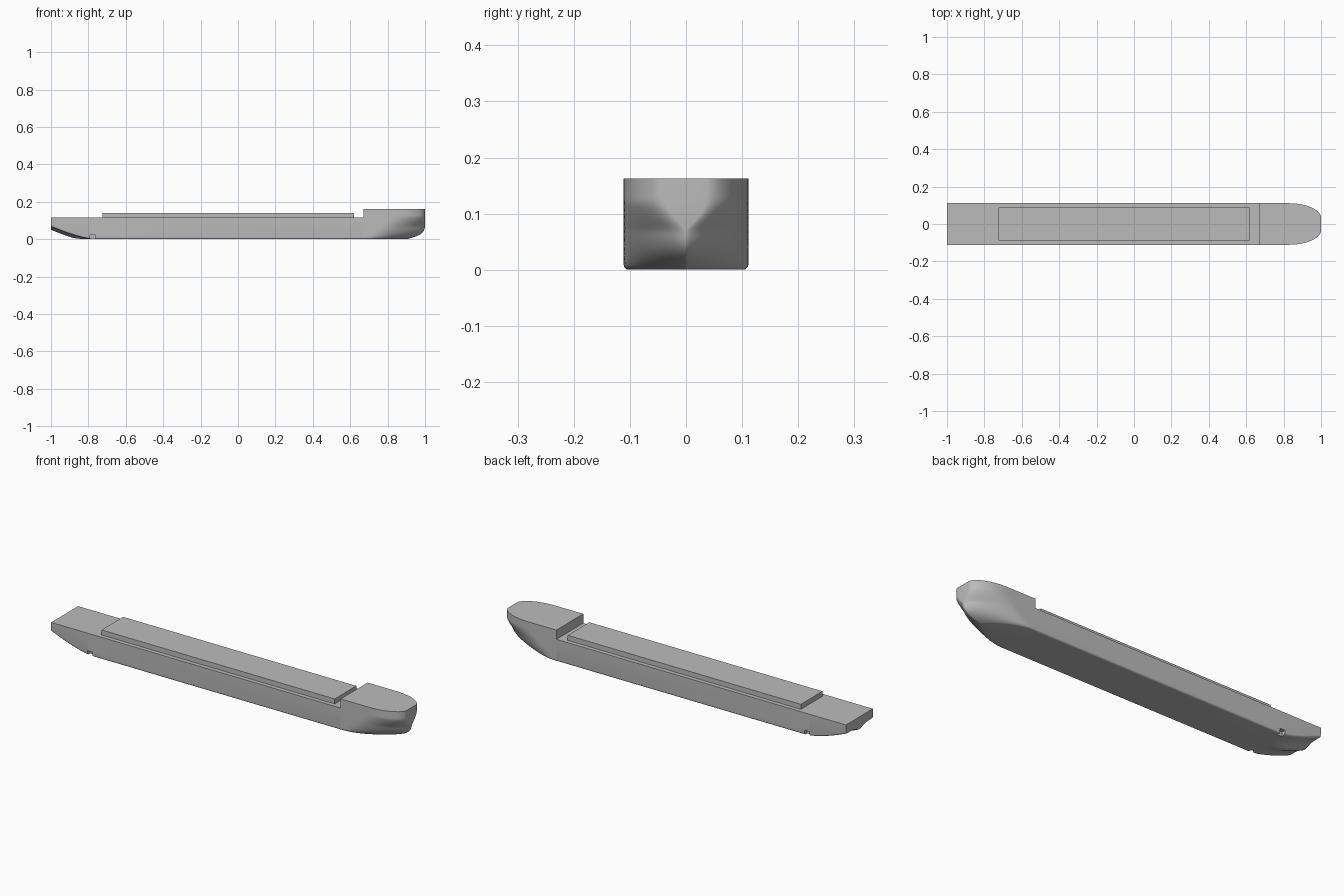
import bpy, bmesh, math

cube = bpy.data.objects.get("Cube")
if cube:
    bpy.data.objects.remove(cube, do_unlink=True)

BEAM, BILGE = 0.111, 0.009           # half beam, bilge radius
DECK, STEP, FORE = 0.115, 0.67, 0.163

grey = bpy.data.materials.new("hull grey")
grey.use_nodes = True
grey.diffuse_color = (0.5, 0.5, 0.5, 1)
grey.node_tree.nodes["Principled BSDF"].inputs["Base Color"].default_value = (0.5, 0.5, 0.5, 1)


def add_object(name, bm, smooth=True):
    bmesh.ops.remove_doubles(bm, verts=bm.verts, dist=1e-5)
    bmesh.ops.recalc_face_normals(bm, faces=bm.faces)
    mesh = bpy.data.meshes.new(name)
    bm.to_mesh(mesh)
    bm.free()
    mesh.materials.append(grey)
    obj = bpy.data.objects.new(name, mesh)
    bpy.context.collection.objects.link(obj)
    if smooth:
        bpy.ops.object.select_all(action='DESELECT')
        obj.select_set(True)
        bpy.context.view_layer.objects.active = obj
        bpy.ops.object.shade_smooth_by_angle(angle=math.radians(32))
    return obj


def loft(name, rings):
    """Skin closed rings of equal length and cap both ends."""
    bm = bmesh.new()
    rows = [[bm.verts.new(p) for p in ring] for ring in rings]
    n = len(rows[0])
    for a, b in zip(rows, rows[1:]):
        for i in range(n):
            j = (i + 1) % n
            bm.faces.new((a[i], a[j], b[j], b[i]))
    bm.faces.new(rows[0])
    bm.faces.new(rows[-1])
    return add_object(name, bm)


def box(name, x0, x1, y0, y1, z0, z1):
    bm = bmesh.new()
    bmesh.ops.create_cube(bm, size=1)
    for v in bm.verts:
        v.co = (x0 + (x1 - x0) * (v.co.x + 0.5),
                y0 + (y1 - y0) * (v.co.y + 0.5),
                z0 + (z1 - z0) * (v.co.z + 0.5))
    return add_object(name, bm, smooth=False)


def bilge_inset(d):
    """Circular rounding, d is the distance past the start of the arc."""
    d = min(max(d, 0), BILGE)
    return BILGE - math.sqrt(BILGE ** 2 - d ** 2)


# Main hull: box section whose bottom sweeps up at the stern around a skeg
def hull_bottom(x, y):
    t = max(0, (-0.77 - x) / 0.23)
    rise = 0.068 * t ** 1.45
    skeg = 0.017 * min(1, t * 2) * math.exp(-(y / 0.035) ** 2)
    return max(0, rise - skeg) + bilge_inset(abs(y) - (BEAM - BILGE))


def hull_ring(x):
    ys = [BEAM * math.sin(math.radians(-90 + 5 * i)) for i in range(37)]
    return [(x, BEAM, DECK), (x, -BEAM, DECK)] + [(x, y, hull_bottom(x, y)) for y in ys]


stations = [-1 + 0.23 * i / 20 for i in range(21)] + [STEP]
hull = loft("main_hull", [hull_ring(x) for x in stations])


# Bow: stacked waterlines, fine below and full with a flat stem above
def bow_ring(z, n=28):
    h = min(1, z / 0.12)
    stem = 0.90 + 0.10 * (1 - max(0, 1 - z / 0.1) ** 4.5)
    start = 0.69 + 0.14 * h
    flat = 0.037 * math.sin(math.pi / 2 * min(1, max(0, z - 0.07) / 0.06))
    p, q = 1.6 + 0.4 * h, 0.85 - 0.3 * h
    side = []
    for i in range(n + 1):
        x = STEP + (stem - STEP) * math.sin(math.pi / 2 * i / n)
        t = min(1, max(0, (x - start) / (stem - start)))
        w = flat + (BEAM - flat) * (1 - t ** p) ** q
        w -= bilge_inset(BILGE - z) * w / BEAM
        side.append((x, w, z))
    return side + [(x, -y, zz) for x, y, zz in reversed(side)]


levels = [BILGE * (i / 4) ** 2 for i in range(4)] + \
         [BILGE + (FORE - BILGE) * i / 24 for i in range(25)]
loft("bow", [bow_ring(z) for z in levels])

# Long hatch cover on the deck
box("hatch_cover", -0.725, 0.62, -0.089, 0.089, DECK - 0.002, 0.141)

# Small recesses in the lower edges near the stern
for name, s in (("left", 1), ("right", -1)):
    y0, y1 = sorted((s * 0.09, s * 0.13))
    cutter = box("recess_cutter_" + name, -0.79, -0.762, y0, y1, -0.02, 0.024)
    cutter.hide_render = True
    cutter.hide_viewport = True
    cutter.display_type = 'WIRE'
    mod = hull.modifiers.new("recess_" + name, 'BOOLEAN')
    mod.operation = 'DIFFERENCE'
    mod.solver = 'EXACT'
    mod.object = cutter
